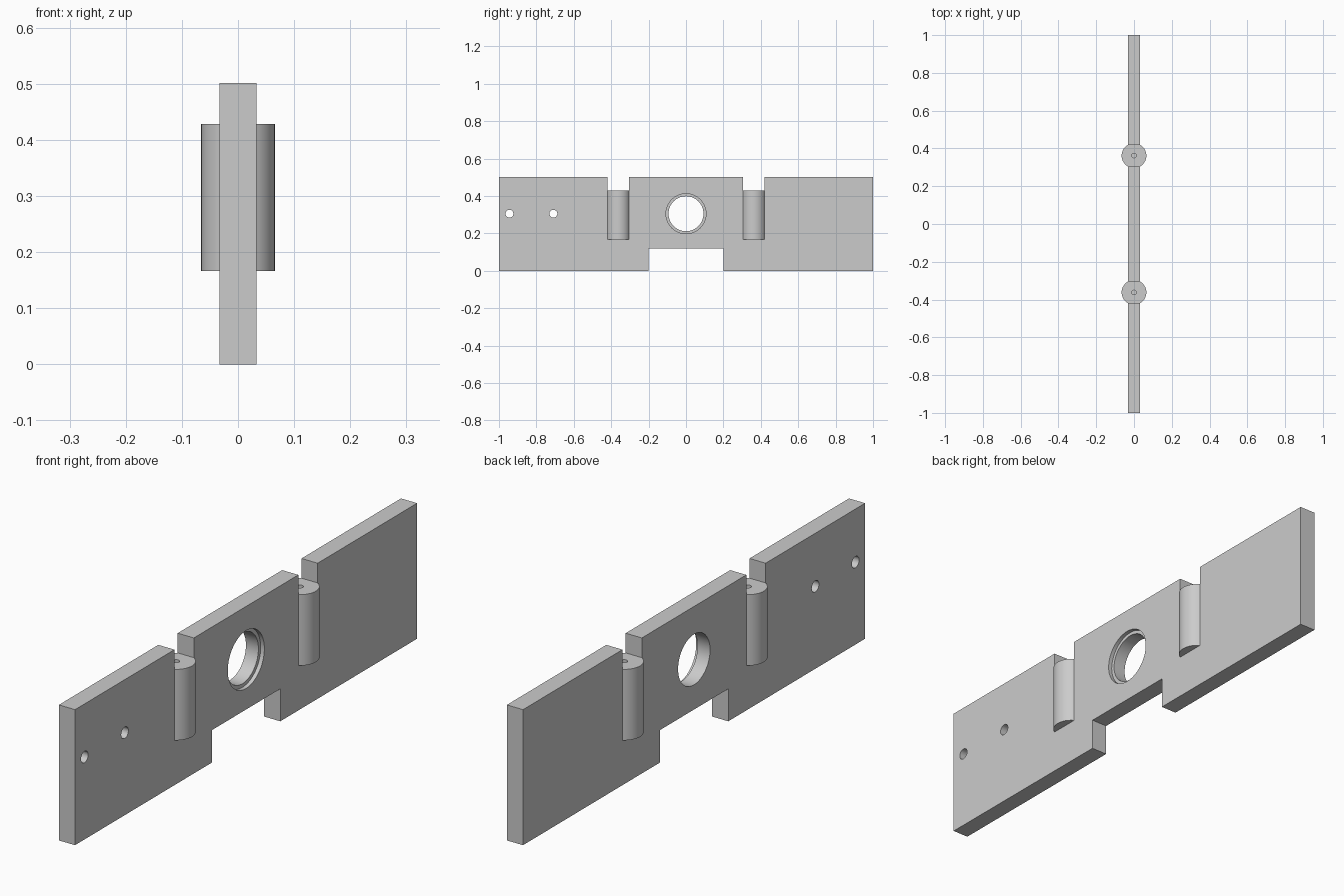
import bpy
import bmesh
import math
from mathutils import Matrix, Vector

cube = bpy.data.objects.get("Cube")
if cube:
    bpy.data.objects.remove(cube, do_unlink=True)

HALF_T = 0.033                 # half the plate thickness
TOP = 0.5015
BARREL_R = 0.0655
BARREL_Y = 0.362
BARREL_Z = (0.166, 0.4285)
SLOT = math.sqrt(BARREL_R ** 2 - HALF_T ** 2)   # half the slot width
HOLE_Z = 0.305

grey = bpy.data.materials.new("light_grey")
grey.use_nodes = True
colour = (0.6, 0.6, 0.6, 1)
grey.diffuse_color = colour
grey.node_tree.nodes["Principled BSDF"].inputs["Base Color"].default_value = colour


def prism(name, points, direction):
    """Extrude a closed outline along a direction."""
    bm = bmesh.new()
    face = bm.faces.new([bm.verts.new(p) for p in points])
    moved = bmesh.ops.extrude_face_region(bm, geom=[face])["geom"]
    bmesh.ops.translate(bm, vec=Vector(direction),
                        verts=[v for v in moved if isinstance(v, bmesh.types.BMVert)])
    bmesh.ops.recalc_face_normals(bm, faces=bm.faces)
    mesh = bpy.data.meshes.new(name)
    bm.to_mesh(mesh)
    bm.free()
    mesh.materials.append(grey)
    obj = bpy.data.objects.new(name, mesh)
    bpy.context.collection.objects.link(obj)
    return obj


def drill(target, start, direction, radius, sides=48):
    """Cut a round hole from a start point along a direction."""
    direction = Vector(direction)
    turn = direction.to_track_quat("Z", "Y").to_matrix()
    ring = [Vector(start) + turn @ Vector((radius * math.cos(a), radius * math.sin(a), 0))
            for a in (math.tau * i / sides for i in range(sides))]
    cutter = prism("hole_cutter", ring, direction)
    mod = target.modifiers.new("hole", "BOOLEAN")
    mod.operation = "DIFFERENCE"
    mod.solver = "EXACT"
    mod.object = cutter
    bpy.context.view_layer.objects.active = target
    bpy.ops.object.modifier_apply(modifier=mod.name)
    bpy.data.objects.remove(cutter, do_unlink=True)


# Plate with a bottom notch and two slots in the top edge
half = [(0.2, 0.12), (0.2, 0), (1, 0), (1, TOP),
        (BARREL_Y + SLOT, TOP), (BARREL_Y + SLOT, BARREL_Z[0]),
        (BARREL_Y - SLOT, BARREL_Z[0]), (BARREL_Y - SLOT, TOP)]
outline = half + [(-y, z) for y, z in reversed(half)]
plate = prism("plate", [(-HALF_T, y, z) for y, z in outline], (2 * HALF_T, 0, 0))

# Central bore with its shallow counterbore, and two small mounting holes
through = (0.2, 0, 0)
drill(plate, (-0.1, 0, HOLE_Z), through, 0.0935, 64)
drill(plate, (HALF_T - 0.015, 0, HOLE_Z), through, 0.107, 64)
for y in (-0.944, -0.709):
    drill(plate, (-0.1, y, HOLE_Z), through, 0.021, 32)

# Barrels set into the slots, rounded on both faces of the plate
parts = [plate]
limit = math.asin(SLOT / BARREL_R)
STEPS = 24
for name, y0 in (("front_barrel", -BARREL_Y), ("back_barrel", BARREL_Y)):
    angles = [side + limit * (2 * i / STEPS - 1)
              for side in (0, math.pi) for i in range(STEPS + 1)]
    section = [(BARREL_R * math.cos(a), y0 + BARREL_R * math.sin(a), BARREL_Z[0])
               for a in angles]
    barrel = prism(name, section, (0, 0, BARREL_Z[1] - BARREL_Z[0]))
    drill(barrel, (0, y0, BARREL_Z[1] - 0.12), (0, 0, 0.2), 0.012, 16)
    parts.append(barrel)

# Smooth the round walls, keep the edges sharp
bpy.ops.object.select_all(action="DESELECT")
for obj in parts:
    obj.select_set(True)
bpy.context.view_layer.objects.active = plate
bpy.ops.object.shade_smooth_by_angle(angle=math.radians(30))
